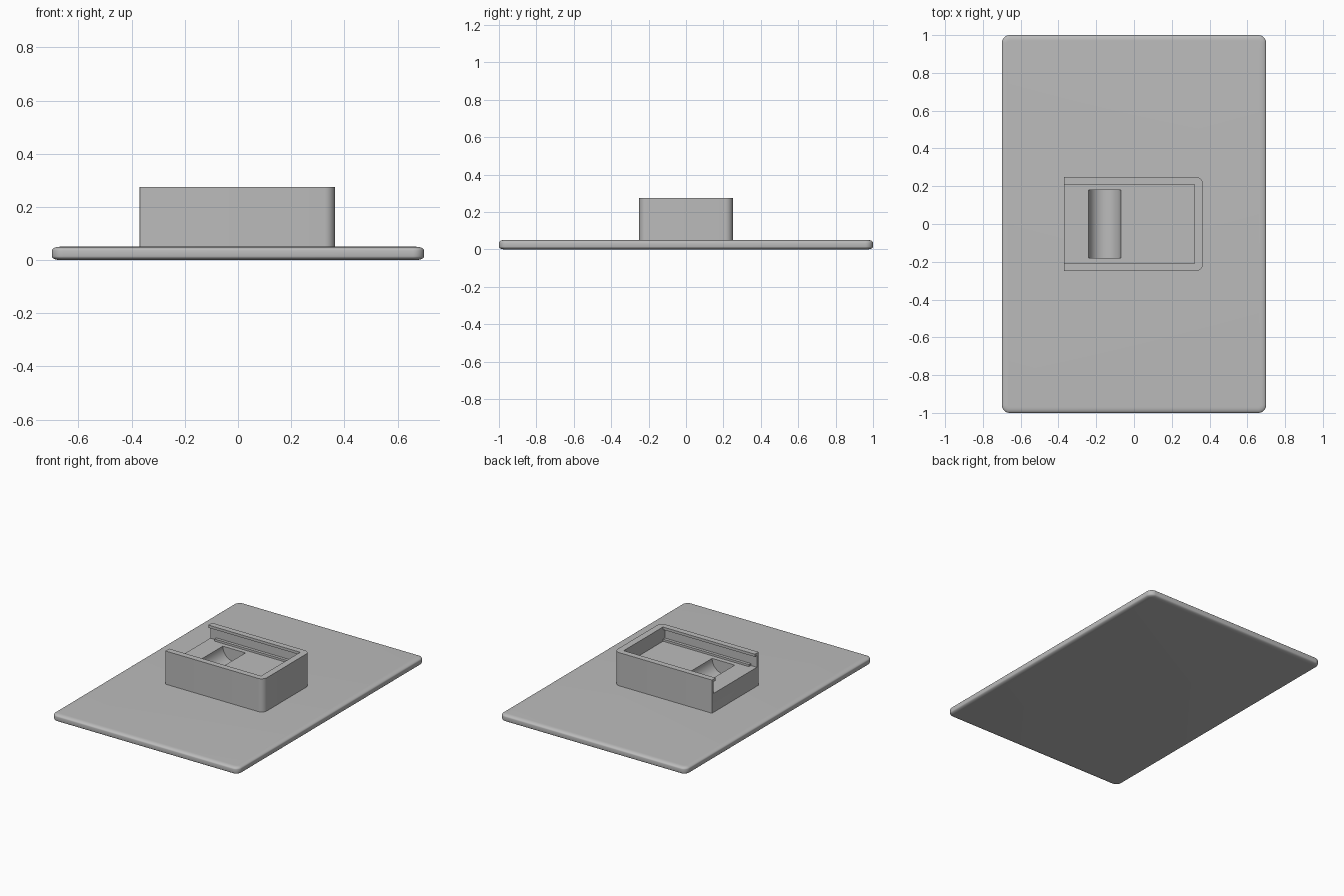
import bpy, bmesh
from math import sin, cos, pi, radians

if "Cube" in bpy.data.objects:
    bpy.data.objects.remove(bpy.data.objects["Cube"])

grey = bpy.data.materials.new("plain_grey")
grey.use_nodes = True
colour = (0.5, 0.5, 0.5, 1)
grey.diffuse_color = colour
grey.node_tree.nodes["Principled BSDF"].inputs["Base Color"].default_value = colour


def outline(x0, x1, y, r_left, r_right, steps=8):
    """Rounded rectangle, counter-clockwise, with its own radius at each end."""
    corners = [(x1, y, -1, -1, r_right, 0), (x0, y, 1, -1, r_left, 1),
               (x0, -y, 1, 1, r_left, 2), (x1, -y, -1, 1, r_right, 3)]
    pts = []
    for cx, cy, sx, sy, r, quarter in corners:
        for i in range(steps + 1):
            a = (quarter + i / steps) * pi / 2
            pts.append((cx + sx * r + r * cos(a), cy + sy * r + r * sin(a)))
    return pts


def loft(name, rings):
    """Solid through a stack of (points, z) rings."""
    bm = bmesh.new()
    loops = [[bm.verts.new((x, y, z)) for x, y in pts] for pts, z in rings]
    n = len(loops[0])
    for low, high in zip(loops, loops[1:]):
        for i in range(n):
            j = (i + 1) % n
            bm.faces.new((low[i], low[j], high[j], high[i]))
    bm.faces.new(loops[0][::-1])
    bm.faces.new(loops[-1])
    mesh = bpy.data.meshes.new(name)
    bm.to_mesh(mesh)
    bm.free()
    mesh.materials.append(grey)
    obj = bpy.data.objects.new(name, mesh)
    bpy.context.collection.objects.link(obj)
    return obj


def box(name, x0, x1, y0, y1, z0, z1):
    pts = [(x0, y0), (x1, y0), (x1, y1), (x0, y1)]
    return loft(name, [(pts, z0), (pts, z1)])


def smooth(obj):
    bpy.ops.object.select_all(action="DESELECT")
    obj.select_set(True)
    bpy.context.view_layer.objects.active = obj
    bpy.ops.object.shade_smooth_by_angle(angle=radians(35))


def cut(target, cutter):
    mod = target.modifiers.new(cutter.name, "BOOLEAN")
    mod.operation = "DIFFERENCE"
    mod.solver = "EXACT"
    mod.object = cutter
    bpy.context.view_layer.objects.active = target
    bpy.ops.object.modifier_apply(modifier=mod.name)
    bpy.data.objects.remove(cutter)


# Base plate with softly rounded rims
THICK, ROLL, RISE, STEPS = 0.05, 0.03, 0.014, 6
rings = []
for side in (0, 1):
    for i in range(STEPS + 1):
        t = (i if side == 0 else STEPS - i) / STEPS * pi / 2
        inset, lift = ROLL * (1 - sin(t)), RISE * (1 - cos(t))
        pts = outline(-0.7 + inset, 0.7 - inset, 1 - inset, 0.042 - inset, 0.042 - inset)
        rings.append((pts, THICK - lift if side else lift))
plate = loft("base_plate", rings)
smooth(plate)

# Holder block, open at one end
FLOOR, TOP = 0.178, 0.275
body = outline(-0.37, 0.365, 0.25, 0.004, 0.04)
holder = loft("holder_block", [(body, THICK - 0.01), (body, TOP)])
cut(holder, box("slot_cutter", -0.5, 0.32, -0.21, 0.21, FLOOR, 0.4))

# Side grooves under the lips
for s in (-1, 1):
    y0, y1 = sorted((s * 0.2, s * 0.231))
    cut(holder, box("groove_cutter", -0.5, 0.32, y0, y1, FLOOR, 0.257))

# Half-round trough in the floor
bpy.ops.mesh.primitive_cylinder_add(vertices=48, radius=0.085, depth=0.36,
                                    location=(-0.155, 0, FLOOR), rotation=(pi / 2, 0, 0))
trough = bpy.context.object
trough.name = "trough_cutter"
trough.data.materials.append(grey)
cut(holder, trough)
smooth(holder)

# Thin rails at the foot of each groove
for s, side in ((-1, "front"), (1, "back")):
    y0, y1 = sorted((s * 0.211, s * 0.233))
    box(side + "_rail", -0.325, 0.322, y0, y1, FLOOR - 0.004, FLOOR + 0.014)
